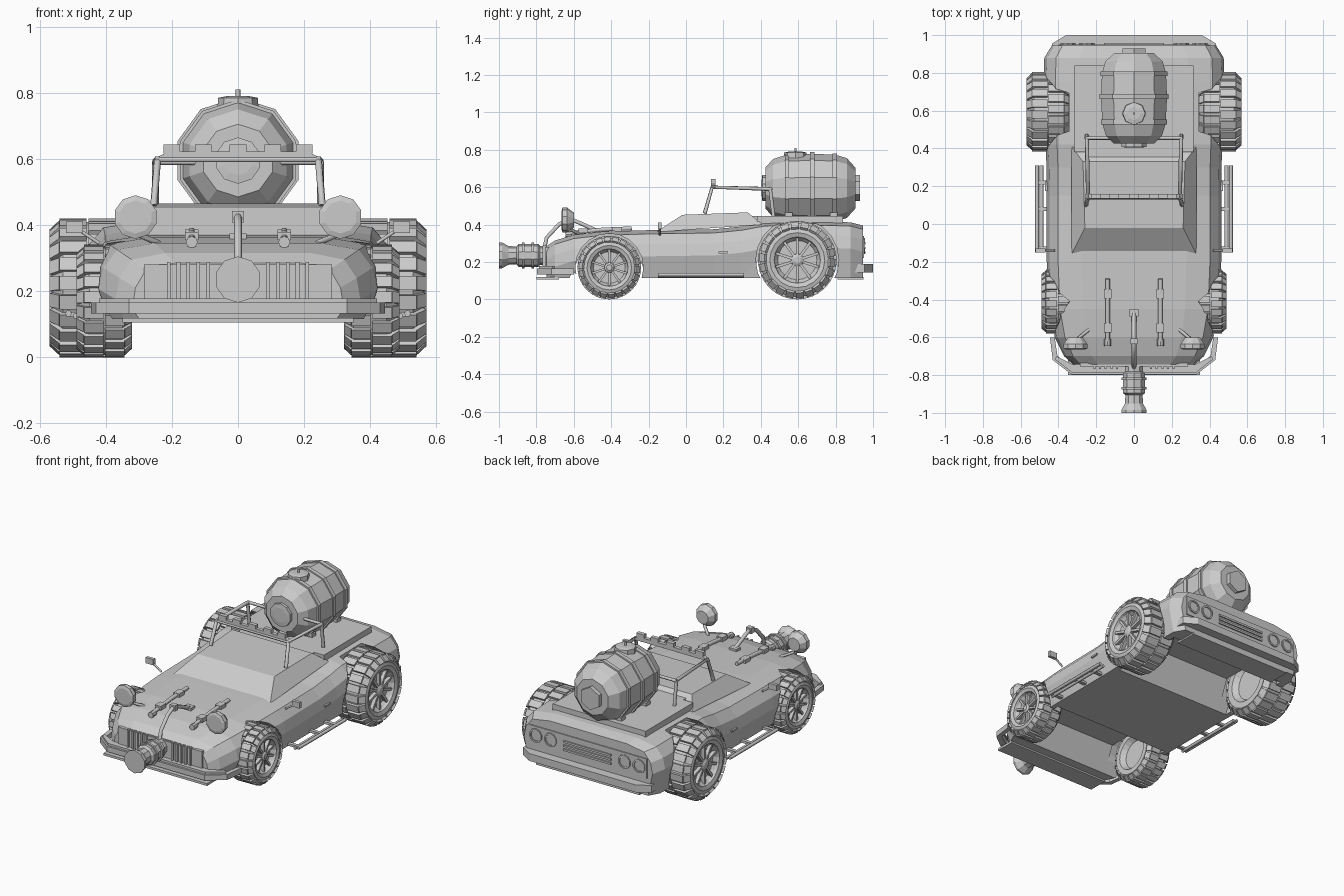
import bpy, bmesh, math
from mathutils import Matrix, Vector

if "Cube" in bpy.data.objects:
    bpy.data.objects.remove(bpy.data.objects["Cube"])

def finish(name, bm, mirror=False):
    bmesh.ops.recalc_face_normals(bm, faces=bm.faces)
    me = bpy.data.meshes.new(name)
    bm.to_mesh(me)
    bm.free()
    ob = bpy.data.objects.new(name, me)
    bpy.context.collection.objects.link(ob)
    if mirror:
        ob.modifiers.new("Mirror", 'MIRROR')
    return ob

def loft(name, loops, mirror=False):
    """Skin closed loops of equal length, capping both ends."""
    bm = bmesh.new()
    rings = [[bm.verts.new(p) for p in lp] for lp in loops]
    n = len(rings[0])
    for a, b in zip(rings, rings[1:]):
        for i in range(n):
            j = (i + 1) % n
            bm.faces.new((a[i], a[j], b[j], b[i]))
    bm.faces.new(rings[0])
    bm.faces.new(rings[-1])
    return finish(name, bm, mirror)

def lathe(name, axis, centre, profile, sides, mirror=False):
    """Profile of (position along axis, radius), turned about x, y or z."""
    loops = []
    for a, r in profile:
        lp = []
        for i in range(sides):
            t = math.tau * (i / sides) + math.pi / 2
            u, v = r * math.cos(t), r * math.sin(t)
            p = {'x': (a, u, v), 'y': (u, a, v), 'z': (u, v, a)}[axis]
            lp.append(Vector(p) + Vector(centre))
        loops.append(lp)
    return loft(name, loops, mirror)

def boxes(name, items, mirror=False):
    """Items are (centre, size) or (matrix, size)."""
    bm = bmesh.new()
    for c, s in items:
        m = c if isinstance(c, Matrix) else Matrix.Translation(c)
        bmesh.ops.create_cube(bm, size=1, matrix=m @ Matrix.Diagonal((*s, 1)))
    return finish(name, bm, mirror)

def tube(name, paths, r, mirror=False, res=1):
    cu = bpy.data.curves.new(name, 'CURVE')
    cu.dimensions = '3D'
    cu.bevel_depth, cu.bevel_resolution, cu.use_fill_caps = r, res, True
    for sx in ((1, -1) if mirror else (1,)):
        for path in paths:
            sp = cu.splines.new('POLY')
            sp.points.add(len(path) - 1)
            for q, p in zip(sp.points, path):
                q.co = (p[0] * sx, p[1], p[2], 1)
    ob = bpy.data.objects.new(name, cu)
    bpy.context.collection.objects.link(ob)

def plan_bar(name, half, z0, z1):
    """Symmetric plan outline (x >= 0 half, outer to inner) extruded in z."""
    outline = half + [(-x, y) for x, y in reversed(half)]
    loft(name, [[(x, y, z) for x, y in outline] for z in (z0, z1)])

# Body shell: y, half width, top height
def section(y, w, top):
    half = [(w * .93, .115), (w, top - .14), (w * .97, top - .075),
            (w * .87, top - .02), (w * .6, top)]
    return [(x, y, z) for x, z in half] + [(-x, y, z) for x, z in reversed(half)]

body = loft("body", [section(*s) for s in (
    (-.745, .32, .285), (-.70, .37, .315), (-.60, .42, .345), (-.45, .45, .362),
    (-.2, .462, .37), (.15, .462, .375), (.30, .463, .39), (.42, .468, .412),
    (.75, .478, .415), (.88, .475, .412), (.945, .435, .395))])

# Wheel wells and the hollows beneath
cutters = []
for y, z, r, x0 in ((-.41, .17, .182, .30), (.595, .21, .222, .345)):
    for s in (1, -1):
        cutters.append(lathe("well_cutter", 'x', (0, y, z), [(s * x0, r), (s * .7, r)], 20))
for a, b, c, d, h in ((-.63, -.55, -.27, -.2, .27), (.34, .42, .76, .84, .30)):
    cutters.append(loft("hollow_cutter", [
        [(x, a, .1), (x, b, h), (x, c, h), (x, d, .1)] for x in (-.4, .4)]))
for c in cutters:
    c.hide_render = True
    c.display_type = 'WIRE'
    m = body.modifiers.new("Cut", 'BOOLEAN')
    m.operation, m.object, m.solver = 'DIFFERENCE', c, 'EXACT'

# Cabin and rear deck
loft("cabin", [[(-.33, -.16, .36), (.33, -.16, .36), (.33, .41, .40), (-.33, .41, .40)],
               [(-.26, -.02, .452), (.26, -.02, .452), (.27, .33, .465), (-.27, .33, .465)]])
boxes("rear_deck", [((0, .61, .42), (.63, .46, .05)), ((0, .42, .42), (.5, .14, .05))])

# Wheels: tyre, tread, spokes and hub, mirrored
def wheel(name, y, z, R, x0, x1):
    c = (0, y, z)
    lathe(name + "_tyre", 'x', c, [
        (x0 + .03, .5 * R), (x0, .62 * R), (x0, .8 * R), (x0 + .025, .945 * R),
        (x1 - .035, .945 * R), (x1 - .006, .8 * R), (x1, .7 * R), (x1 - .008, .59 * R),
        (x1 - .022, .57 * R), (x1 - .04, .5 * R)], 20, True)
    lathe(name + "_hub", 'x', c, [(x1 - .05, .17 * R), (x1 - .018, .16 * R),
                                  (x1 - .01, .09 * R)], 10, True)
    hub = Matrix.Translation(c)
    n, mid, half = 22, (x0 + x1) / 2, (x1 - x0) / 2
    tread, spokes = [], []
    for i in range(n):
        for s in (-1, 1):
            rot = hub @ Matrix.Rotation(math.tau * (i + s * .25) / n, 4, 'X')
            tread.append((rot @ Matrix.Translation((mid + s * half * .4, 0, R * .957)),
                          (half * .74, R * .2, R * .08)))
            lug = (rot @ Matrix.Translation((mid + s * half * .87, 0, R * .875))
                   @ Matrix.Rotation(s * .75, 4, 'Y'))
            tread.append((lug, (half * .36, R * .2, R * .07)))
    for i in range(10):
        rot = hub @ Matrix.Rotation(math.tau * i / 10, 4, 'X')
        spokes.append((rot @ Matrix.Translation((x1 - .03, 0, R * .34)),
                       (.022, R * .07, R * .45)))
    boxes(name + "_tread", tread, True)
    boxes(name + "_spokes", spokes, True)

wheel("front_wheel", -.41, .17, .17, .325, .485)
wheel("rear_wheel", .595, .21, .21, .345, .565)

# Barrel with hoops, end caps and filler
B = (0, 0, .595)
lathe("barrel", 'y', B, [(.425, .11), (.465, .155), (.53, .176), (.67, .184),
                         (.80, .178), (.86, .16), (.905, .11)], 10)
for i, (y, r) in enumerate(((.54, .185), (.675, .192), (.795, .186))):
    lathe(f"barrel_hoop_{i}", 'y', B, [(y - .012, r), (y + .012, r)], 10)
lathe("barrel_front_cap", 'y', B, [(.405, .045), (.408, .07), (.43, .07)], 10)
lathe("barrel_rear_cap", 'y', B, [(.89, .07), (.93, .07)], 6)
lathe("filler_cap", 'z', (0, .585, 0), [(.755, .062), (.785, .06), (.79, .035)], 8)
tube("filler_stem", [[(0, .585, .78), (0, .585, .81)]], .007)
boxes("barrel_cradle", [((0, y, .445), (.26, .04, .04)) for y in (.55, .79)])

# Roll frame and notched light bar
tube("roll_frame", [[(.255, .10, .46), (.243, .14, .60), (.25, .45, .59)],
                    [(.25, .45, .59), (.25, .47, .43)]], .011, True)
tube("roll_crossbars", [[(-.25, .14, .598), (.25, .14, .598)],
                        [(-.255, .455, .59), (.255, .455, .59)]], .009)
loft("light_bar", [[(-.26, y, .598), (.26, y, .598), (.21, y, .622), (-.21, y, .622)]
                   for y in (.135, .158)])
boxes("bar_lamps", [((x, .146, .63), (.05, .024, .026)) for x in (-.2, -.105, 0, .105, .2)])

# Nozzle on the nose and its feed pipe
lathe("nozzle", 'y', (0, 0, .235), [(-1, .07), (-.985, .07), (-.95, .05), (-.905, .048),
      (-.895, .062), (-.79, .062), (-.78, .05), (-.72, .05)], 10)
for i, y in enumerate((-.87, -.82)):
    lathe(f"nozzle_ring_{i}", 'y', (0, 0, .235), [(y - .007, .07), (y + .007, .07)], 10)
tube("feed_pipe", [[(0, -.76, .26), (0, -.745, .33), (0, -.68, .40), (0, -.62, .43),
                    (0, -.56, .405), (0, -.46, .36)]], .012)
boxes("pipe_clamp", [((0, -.62, .425), (.035, .03, .035)), ((0, -.47, .365), (.05, .04, .02))])

# Grille
boxes("grille", [((0, -.745, .225), (.57, .02, .11))])
boxes("grille_bars", [((x, -.757, .23), (.011, .02, .115))
                      for x in (.09, .12, .15, .18, .21)], True)

# Headlights
lathe("headlight", 'y', (.31, 0, .424), [(-.665, .05), (-.66, .066), (-.635, .066),
                                         (-.60, .04)], 10, True)
tube("headlight_stalk", [[(.31, -.62, .42), (.30, -.61, .37), (.24, -.56, .345)]], .009, True)

# Hood latches
tube("hood_strip", [[(.14, -.62, .355), (.14, -.45, .373), (.14, -.29, .38)]], .012, True)
boxes("hood_latch", [((.14, -.55, .367), (.04, .05, .025)),
                     ((.14, -.37, .376), (.04, .05, .022))], True)
lathe("hood_catch", 'y', (.14, 0, .348), [(-.645, .018), (-.61, .018)], 8, True)

# Bumpers and skid plates
plan_bar("front_bumper", [(.33, -.797), (.43, -.72), (.445, -.60), (.42, -.60),
                          (.405, -.70), (.32, -.757)], .132, .165)
plan_bar("front_bumper_lip", [(.33, -.785), (.42, -.715), (.41, -.70), (.32, -.745)], .165, .178)
boxes("front_skid", [((0, -.74, .112), (.70, .12, .014))])
boxes("bumper_mounts", [((.2, -.75, .148), (.04, .05, .025))], True)
plan_bar("rear_bumper", [(.36, 1.0), (.435, .955), (.435, .90), (.40, .90), (.35, .94)],
         .145, .19)
boxes("rear_skid", [((0, .88, .113), (.70, .14, .014))])

# Side rails with brackets, mirrors, door handles
tube("side_rail", [[(.49, -.15, .125), (.49, .31, .125)],
                   [(.513, -.15, .132), (.513, .31, .132)]], .01, True)
boxes("rail_bracket", [((.465, y, .13), (.09, .022, .014)) for y in (-.13, .08, .22)], True)
boxes("side_mirror", [((.495, -.14, .393), (.052, .02, .035))], True)
tube("mirror_arm", [[(.42, -.14, .345), (.48, -.14, .385)]], .006, True)
boxes("door_handle", [((.463, .20, .25), (.014, .05, .01))], True)

# Rear panel: lamps and vents
boxes("rear_panel", [((0, .945, .28), (.80, .012, .12))])
for i, x in enumerate((.25, .35)):
    lathe(f"tail_lamp_{i}", 'y', (x, 0, .285), [(.94, .042), (.958, .042), (.958, .032),
                                               (.952, .032)], 10, True)
boxes("rear_vents", [((0, .953, z), (.32, .012, .012)) for z in (.25, .275, .30)])
